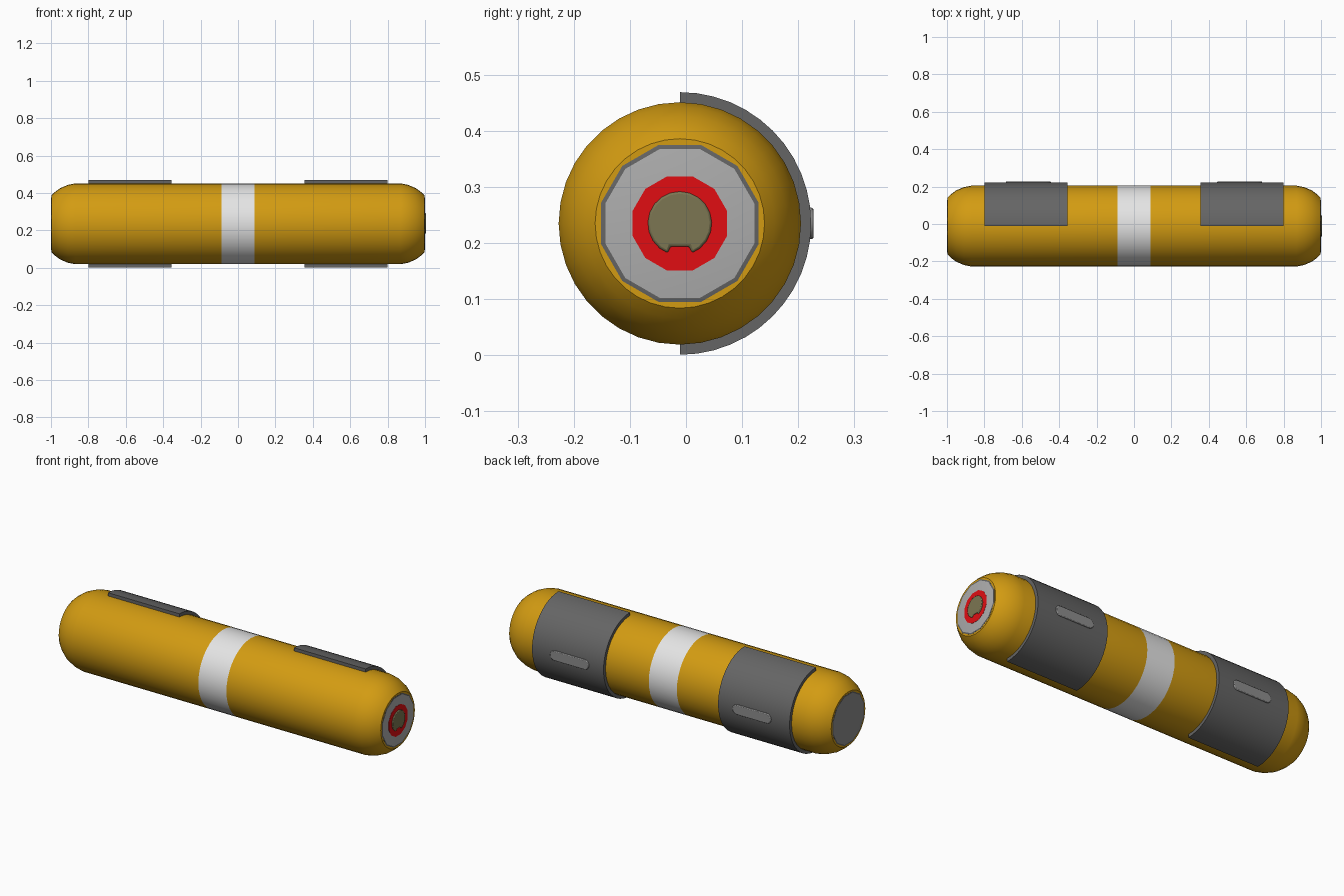
import bpy, bmesh
from math import pi, sin, cos, radians
from mathutils import Vector

if "Cube" in bpy.data.objects:
    bpy.data.objects.remove(bpy.data.objects["Cube"])

CENTRE = Vector((0, -0.011, 0.235))   # axis of the tube runs along x


def material(name, rgb, rough=0.6):
    m = bpy.data.materials.new(name)
    m.use_nodes = True
    m.diffuse_color = (*rgb, 1)
    node = m.node_tree.nodes["Principled BSDF"]
    node.inputs["Base Color"].default_value = (*rgb, 1)
    node.inputs["Roughness"].default_value = rough
    return m


ORANGE = material("amber orange", (0.65, 0.33, 0.006))
WHITE = material("band white", (0.78, 0.78, 0.78))
DARK = material("dark grey", (0.13, 0.13, 0.13))
MID = material("mid grey", (0.27, 0.27, 0.27))
LIGHT = material("light grey", (0.42, 0.42, 0.42))
RED = material("red", (0.75, 0.004, 0.006))
OLIVE = material("olive", (0.2, 0.18, 0.085))


def finish(name, bm, mats, angle=30):
    bmesh.ops.recalc_face_normals(bm, faces=bm.faces[:])
    mesh = bpy.data.meshes.new(name)
    bm.to_mesh(mesh)
    bm.free()
    obj = bpy.data.objects.new(name, mesh)
    obj.location = CENTRE
    bpy.context.collection.objects.link(obj)
    for m in mats:
        mesh.materials.append(m)
    bpy.ops.object.select_all(action='DESELECT')
    obj.select_set(True)
    bpy.context.view_layer.objects.active = obj
    bpy.ops.object.shade_smooth_by_angle(angle=radians(angle))
    return obj


def lathe(profile, sides, phase=0.0):
    """Solid of revolution about x from (x, radius) pairs, capped at both ends."""
    bm = bmesh.new()
    rings = []
    for x, r in profile:
        angles = [phase + 2 * pi * i / sides for i in range(sides)]
        rings.append([bm.verts.new((x, r * cos(a), r * sin(a))) for a in angles])
    for a, b in zip(rings, rings[1:]):
        for i in range(sides):
            j = (i + 1) % sides
            bm.faces.new((a[i], a[j], b[j], b[i]))
    bm.faces.new(rings[0])
    bm.faces.new(rings[-1])
    return bm


def prism(points, depth):
    """Extrude a closed outline of 3D points along a vector."""
    bm = bmesh.new()
    face = bm.faces.new([bm.verts.new(p) for p in points])
    new = bmesh.ops.extrude_face_region(bm, geom=[face])["geom"]
    verts = [v for v in new if isinstance(v, bmesh.types.BMVert)]
    bmesh.ops.translate(bm, vec=depth, verts=verts)
    return bm


def bevel(obj, width):
    mod = obj.modifiers.new("soft edge", 'BEVEL')
    mod.width = width
    mod.segments = 2
    mod.limit_method = 'ANGLE'
    mod.angle_limit = radians(50)


# Tube with rounded shoulders and a flush white band
shoulder = [(0.87, 0.216), (0.91, 0.208), (0.95, 0.191), (0.98, 0.169), (0.998, 0.151)]
half = [(0.087, 0.216)] + shoulder
body = lathe([(-x, r) for x, r in reversed(half)] + half, 36)
for f in body.faces:
    if len(f.verts) == 4 and abs(f.calc_center_median().x) < 0.05:
        f.material_index = 1
finish("tube_body", body, [ORANGE, WHITE])

# End plates with a dark bevelled rim, left and right
for side, plate, label in ((1, LIGHT, "left"), (-1, MID, "right")):
    bm = lathe([(side * 0.98, 0.145), (side * 0.9985, 0.145), (side * 1.0, 0.1375)], 12, pi / 12)
    for f in bm.faces:
        if len(f.verts) == 12 and f.calc_center_median().x * side > 0.99:
            f.material_index = 1
    finish(label + "_end_plate", bm, [DARK, plate], 15)

# Red ring plate and notched knob on the left end
finish("red_ring", lathe([(0.99, 0.087), (1.001, 0.087)], 12, pi / 12), [RED], 15)
arc = [radians(-68 + 316 * i / 18) for i in range(19)]
outline = [(0.985, 0.057 * cos(a), 0.057 * sin(a)) for a in arc]
outline += [(0.985, -0.017, -0.041), (0.985, 0.017, -0.041)]
knob = finish("notched_knob", prism(outline, (0.021, 0, 0)), [OLIVE])
bevel(knob, 0.004)

# Half-round grips wrapped over the back, each with a raised capsule bar
for side, label in ((1, "left"), (-1, "right")):
    sweep = [-pi / 2 + pi * i / 24 for i in range(25)]
    section = [(0.234 * cos(a), 0.234 * sin(a)) for a in sweep]
    section += [(0.214 * cos(a), 0.214 * sin(a)) for a in reversed(sweep)]
    grip = prism([(side * 0.355, y, z) for y, z in section], (side * 0.443, 0, 0))
    finish(label + "_grip", grip, [DARK])

    capsule = []
    for end in (1, -1):
        for i in range(9):
            a = -pi / 2 + pi * i / 8
            capsule.append((side * 0.565 + end * (0.092 + 0.028 * cos(a)),
                            0.215, end * 0.028 * sin(a)))
    bar = finish(label + "_grip_bar", prism(capsule, (0, 0.0235, 0)), [MID])
    bevel(bar, 0.004)
